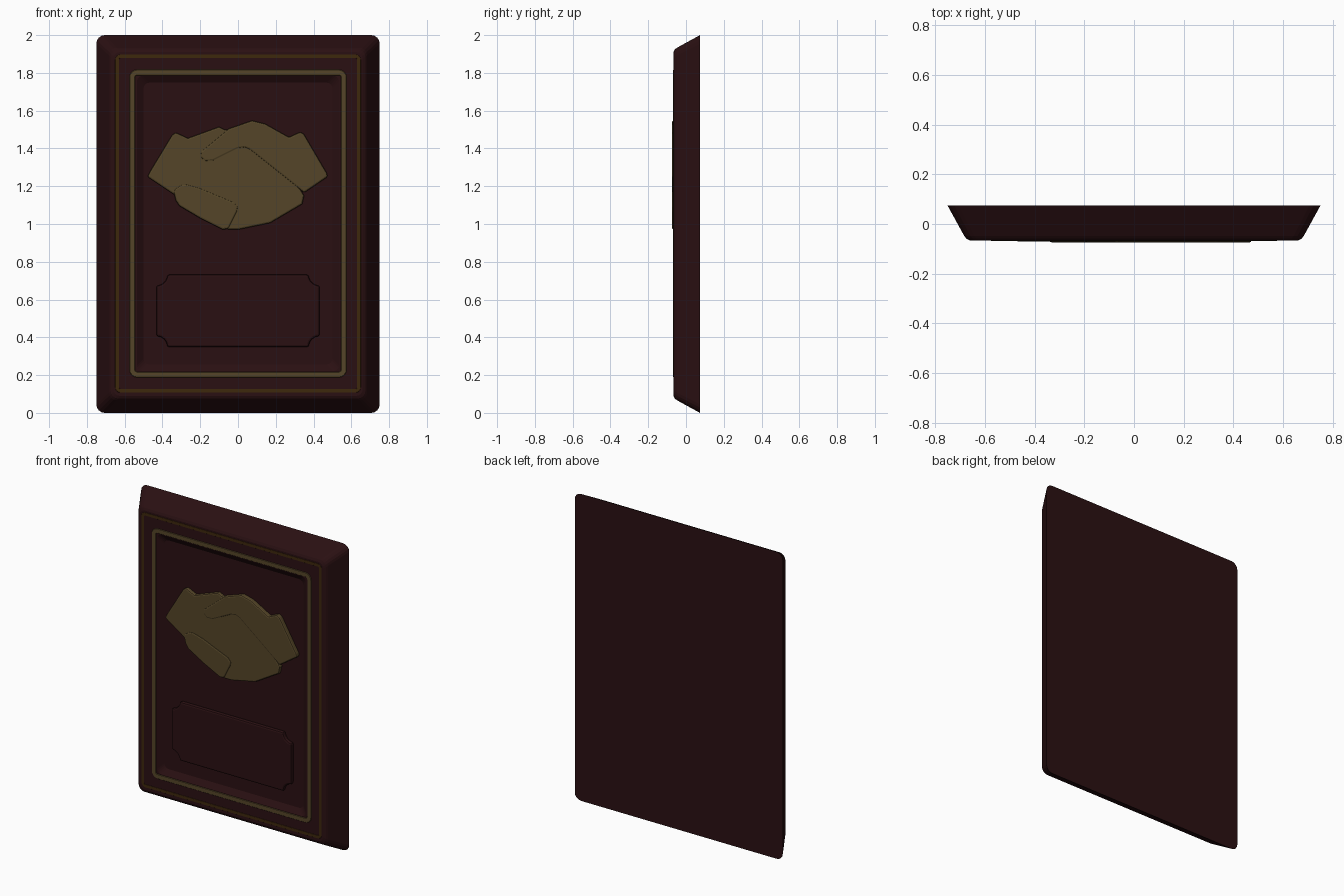
import bpy, bmesh, math

if "Cube" in bpy.data.objects:
    bpy.data.objects.remove(bpy.data.objects["Cube"])


def material(name, rgb):
    m = bpy.data.materials.new(name)
    m.diffuse_color = (*rgb, 1)
    m.use_nodes = True
    m.node_tree.nodes["Principled BSDF"].inputs["Base Color"].default_value = m.diffuse_color
    return m


WOOD = material("dark red wood", (0.023, 0.0050, 0.0060))
GOLD = material("pale gold", (0.090, 0.060, 0.021))
BRONZE = material("dark bronze", (0.048, 0.021, 0.0035))


def finish(name, bm, mat, bevel=0):
    bmesh.ops.recalc_face_normals(bm, faces=bm.faces)
    me = bpy.data.meshes.new(name)
    bm.to_mesh(me)
    bm.free()
    me.materials.append(mat)
    ob = bpy.data.objects.new(name, me)
    bpy.context.collection.objects.link(ob)
    if bevel:
        mod = ob.modifiers.new("bevel", 'BEVEL')
        mod.width = bevel
        mod.segments = 2
        mod.limit_method = 'ANGLE'
        mod.angle_limit = math.radians(50)
    return ob


def rounded_rect(hw, z0, z1, r, y, seg=4):
    """Outline of a rounded rectangle in the xz plane."""
    pts = []
    corners = [(hw - r, z1 - r), (-hw + r, z1 - r), (-hw + r, z0 + r), (hw - r, z0 + r)]
    for k, (cx, cz) in enumerate(corners):
        for i in range(seg + 1):
            a = math.pi / 2 * (k + i / seg)
            pts.append((cx + r * math.cos(a), y, cz + r * math.sin(a)))
    return pts


def loft(name, loops, mat, closed=False):
    bm = bmesh.new()
    rows = [[bm.verts.new(p) for p in loop] for loop in loops]
    n = len(rows[0])
    pairs = list(zip(rows, rows[1:] + rows[:1])) if closed else list(zip(rows, rows[1:]))
    for a, b in pairs:
        for i in range(n):
            j = (i + 1) % n
            bm.faces.new((a[i], a[j], b[j], b[i]))
    if not closed:
        bm.faces.new(rows[0])
        bm.faces.new(rows[-1])
    return finish(name, bm, mat)


def prism(name, pts, y_front, y_back, mat, bevel):
    bm = bmesh.new()
    f = [bm.verts.new((x, y_front, z)) for x, z in pts]
    b = [bm.verts.new((x, y_back, z)) for x, z in pts]
    bm.faces.new(f)
    bm.faces.new(b)
    for i in range(len(pts)):
        j = (i + 1) % len(pts)
        bm.faces.new((f[i], f[j], b[j], b[i]))
    return finish(name, bm, mat, bevel)


def ring(name, hw, z0, z1, r, w, y_front, y_back, edge, mat):
    """Flat frame with small sloped edges."""
    def loop(d, y):
        return rounded_rect(hw - d, z0 + d, z1 - d, max(r - d, 0.006), y)
    return loft(name, [loop(0, y_back), loop(edge, y_front),
                       loop(w - edge, y_front), loop(w, y_back)], mat, closed=True)


# Backing board with sloped rim and recessed panel
FRONT, FLOOR = -0.066, -0.042
loft("backing_board", [
    rounded_rect(0.75, 0.0, 2.0, 0.045, 0.074),
    rounded_rect(0.683, 0.067, 1.933, 0.04, -0.048),
    rounded_rect(0.674, 0.076, 1.924, 0.04, -0.059),
    rounded_rect(0.66, 0.09, 1.91, 0.035, FRONT),
    rounded_rect(0.535, 0.222, 1.785, 0.03, FRONT),
    rounded_rect(0.50, 0.257, 1.748, 0.03, FLOOR),
], WOOD)

# Inlaid frames
ring("outer_inlay", 0.652, 0.105, 1.9, 0.03, 0.024, FRONT - 0.0012, FRONT + 0.003, 0.003, BRONZE)
ring("inner_frame", 0.578, 0.185, 1.82, 0.045, 0.035, FRONT - 0.003, FRONT + 0.003, 0.005, GOLD)

# Name plate with scooped corners
r, hw, zc, hh = 0.058, 0.432, 0.54, 0.192
plate = []
for k, (sx, sz) in enumerate([(1, 1), (-1, 1), (-1, -1), (1, -1)]):
    arc = []
    for i in range(7):
        a = math.pi / 2 * i / 6
        arc.append((sx * (hw - r * math.sin(a)), zc + sz * (hh - r * math.cos(a))))
    plate += arc if k % 2 == 0 else arc[::-1]
prism("name_plate", plate, -0.070, FLOOR + 0.002, WOOD, 0.011)


# Handshake emblem: outlines in centimetre-like units
def cm(pts):
    return [(x / 100, z / 100) for x, z in pts]


body = cm([(-48, 125), (-46.5, 128), (-35, 147), (-33, 148.5), (-26.5, 145.5), (-10, 151.5), (-7, 150),
           (8, 151), (32, 120), (35, 115), (34, 110.5), (17, 100.5), (0, 97),
           (-5, 97), (-20, 107), (-33, 115)])
right_hand = cm([(-5, 150.5), (7.5, 154.8), (14.5, 153), (27, 146), (33, 148.8), (35, 147.5),
                 (47, 127), (47.5, 125), (35, 116.5), (6, 139.5), (3.5, 140.5), (0, 140),
                 (-13, 133.5), (-17.5, 133.2), (-20, 135.5), (-19.5, 138.5), (-17, 140.5)])
fingers = cm([(-34, 116.5), (-33.5, 118.5), (-30, 120.8), (-27, 121), (-20, 119), (-2, 111.5),
              (0, 109), (-0.5, 106.5), (-5, 97.5), (-8, 97), (-20, 103), (-31, 109.5), (-33, 112.5)])
prism("left_hand", body, -0.0695, FLOOR + 0.002, GOLD, 0.009)
prism("right_hand", right_hand, -0.074, FLOOR + 0.002, GOLD, 0.009)
prism("wrapped_fingers", fingers, -0.074, FLOOR + 0.002, GOLD, 0.009)
